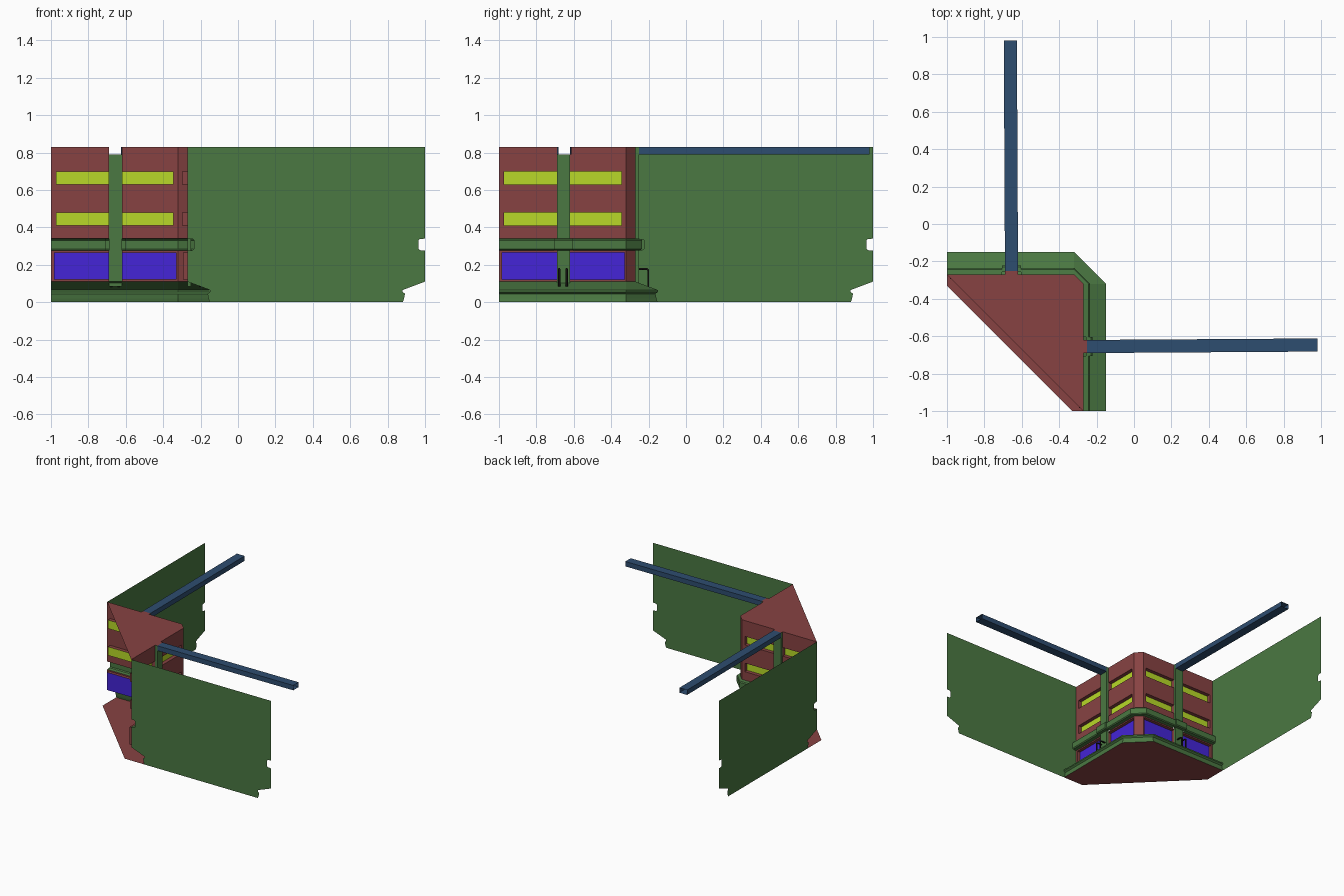
import bpy

if "Cube" in bpy.data.objects:
    bpy.data.objects.remove(bpy.data.objects["Cube"])

F = -0.27      # facade plane on both axes
C = -0.32      # where the corner chamfer starts
L, R = -0.69, -0.62   # column edges
TOP = 0.83


def material(name, rgb):
    m = bpy.data.materials.new(name)
    m.diffuse_color = (*rgb, 1)
    m.use_nodes = True
    m.node_tree.nodes["Principled BSDF"].inputs["Base Color"].default_value = m.diffuse_color
    return m


GREEN = material("green", (0.069, 0.188, 0.054))
RED = material("red", (0.243, 0.055, 0.055))
YELLOW = material("yellow", (0.479, 0.694, 0.021))
BLUE = material("blue", (0.058, 0.018, 0.68))
NAVY = material("navy", (0.027, 0.074, 0.162))


# Wing coordinates: u along the facade, d outward, z up; wing 1 swaps x and y
def place(p, wing):
    u, d, z = p
    return (F + d, u, z) if wing else (u, F + d, z)


def build(name, polys, mat):
    verts, faces = [], []
    for poly in polys:
        faces.append(range(len(verts), len(verts) + len(poly)))
        verts += poly
    me = bpy.data.meshes.new(name)
    me.from_pydata(verts, [], [list(f) for f in faces])
    me.materials.append(mat)
    ob = bpy.data.objects.new(name, me)
    bpy.context.collection.objects.link(ob)
    return ob


def both(name, polys, mat):
    for wing, side in enumerate(("back", "right")):
        build(f"{side}_{name}",
              [[place(p, wing) for p in (reversed(q) if wing else q)] for q in polys], mat)


def rect(u0, u1, z0, z1, d=0.0):
    return [(u0, d, z0), (u0, d, z1), (u1, d, z1), (u1, d, z0)]


def recess(u0, u1, z0, z1, depth):
    a, b = rect(u0, u1, z0, z1), rect(u0, u1, z0, z1, -depth)
    return [[a[i], b[i], b[(i + 1) % 4], a[(i + 1) % 4]] for i in range(4)]


# Facade bands with recessed window strips
def facade(name, z0, z1, slots, ends, depth, mat):
    wall, panes = [], []
    wall += [rect(-1, ends[0], z0, z1), rect(ends[1], C, z0, z1)]
    for u0, u1 in ((ends[0], L), (R, ends[1])):
        z = z0
        for s0, s1 in slots:
            wall.append(rect(u0, u1, z, s0))
            wall += recess(u0, u1, s0, s1, depth)
            panes.append(rect(u0, u1, s0, s1, -depth))
            z = s1
        wall.append(rect(u0, u1, z, z1))
    both(name + "_wall", wall, RED)
    both(name + "_windows", panes, mat)
    build(name + "_corner", [[(C, F, z0), (C, F, z1), (F, C, z1), (F, C, z0)]], RED)


facade("upper", 0.34, TOP, [(0.41, 0.48), (0.63, 0.70)], (-0.972, -0.345), 0.03, YELLOW)
facade("lower", 0.11, 0.275, [(0.12, 0.265)], (-0.985, -0.33), 0.025, BLUE)


# Mouldings swept round the chamfered corner
def sweep(name, profile, path):
    rows = [[place((u, d + e, z), 0) for d, z in profile] for u, e in path]
    rows += [[place((u, d + e, z), 1) for d, z in profile] for u, e in reversed(path)]
    polys = []
    for a, b in zip(rows, rows[1:]):
        for i in range(len(profile) - 1):
            polys.append([a[i], b[i], b[i + 1], a[i + 1]])
    build(name, polys, GREEN)


base = [(0, 0.11), (0.12, 0.065), (0.12, 0.055), (0.107, 0.045), (0.112, 0.02), (0.118, 0)]
belt = [(0, 0.34), (0.028, 0.337), (0.035, 0.33), (0.035, 0.285), (0.028, 0.278), (0, 0.275)]
sweep("base_moulding", base, [(-1, 0), (C, 0)])
sweep("belt_moulding", belt, [(-1, 0), (-0.705, 0), (-0.705, 0.013),
                              (-0.605, 0.013), (-0.605, 0), (C, 0)])

# Columns: open channels, front stops under the beam
D = 0.02
both("column", [rect(L, R, 0.085, 0.79, D)] +
     [[(u, 0, 0.085), (u, 0, TOP), (u, D, TOP), (u, D, 0.085)] for u in (L, R)], GREEN)

# Beams: hollow square tubes, very slightly skewed
for wing, side in enumerate(("back", "right")):
    s = 0.008 if wing else -0.006
    near = [(u, D, z) for u, z in ((L, 0.79), (L, TOP), (R, TOP), (R, 0.79))]
    far = [(u + s, 0.98 - F, z) for u, _, z in near]
    polys = [[near[i], near[(i + 1) % 4], far[(i + 1) % 4], far[i]] for i in range(4)]
    build(side + "_beam", [[place(p, wing) for p in (q if wing else reversed(q))]
                           for q in polys], NAVY)

# Roof with small tabs over the columns, and floor slab
half = [(-1, F), (L, F), (L, F + D), (R, F + D), (R, F), (C, F)]
roof = half + [(y, x) for x, y in reversed(half)]
build("roof", [[(x, y, TOP) for x, y in reversed(roof)]], RED)
floor = [(-1, -0.33), (-1, -0.152), (C, -0.152)]
floor += [(y, x) for x, y in reversed(floor)]
build("floor", [[(x, y, 0) for x, y in floor]], RED)

# Party walls, both ends cut to the moulding profile
edge = belt + base
outline = [(F, TOP)] + [(F + d, z) for d, z in edge]
outline += [(1 - d, z) for d, z in reversed(edge)] + [(1, TOP)]
build("front_party_wall", [[(x, -1, z) for x, z in reversed(outline)]], GREEN)
build("left_party_wall", [[(-1, x, z) for x, z in outline]], GREEN)

# Bent pipes at the foot of each column
BLACK = material("pipe_dark", (0.01, 0.008, 0.008))
for wing, side in enumerate(("back", "right")):
    cu = bpy.data.curves.new(side + "_pipes", "CURVE")
    cu.dimensions = "3D"
    cu.bevel_depth = 0.006
    cu.bevel_resolution = 1
    for u in (-0.678, -0.638):
        pts = [(u, 0.015, 0.178), (u, 0.06, 0.178), (u, 0.068, 0.17), (u, 0.068, 0.08)]
        sp = cu.splines.new("POLY")
        sp.points.add(len(pts) - 1)
        for q, p in zip(sp.points, pts):
            q.co = (*place(p, wing), 1)
    cu.materials.append(BLACK)
    bpy.context.collection.objects.link(bpy.data.objects.new(side + "_pipes", cu))
